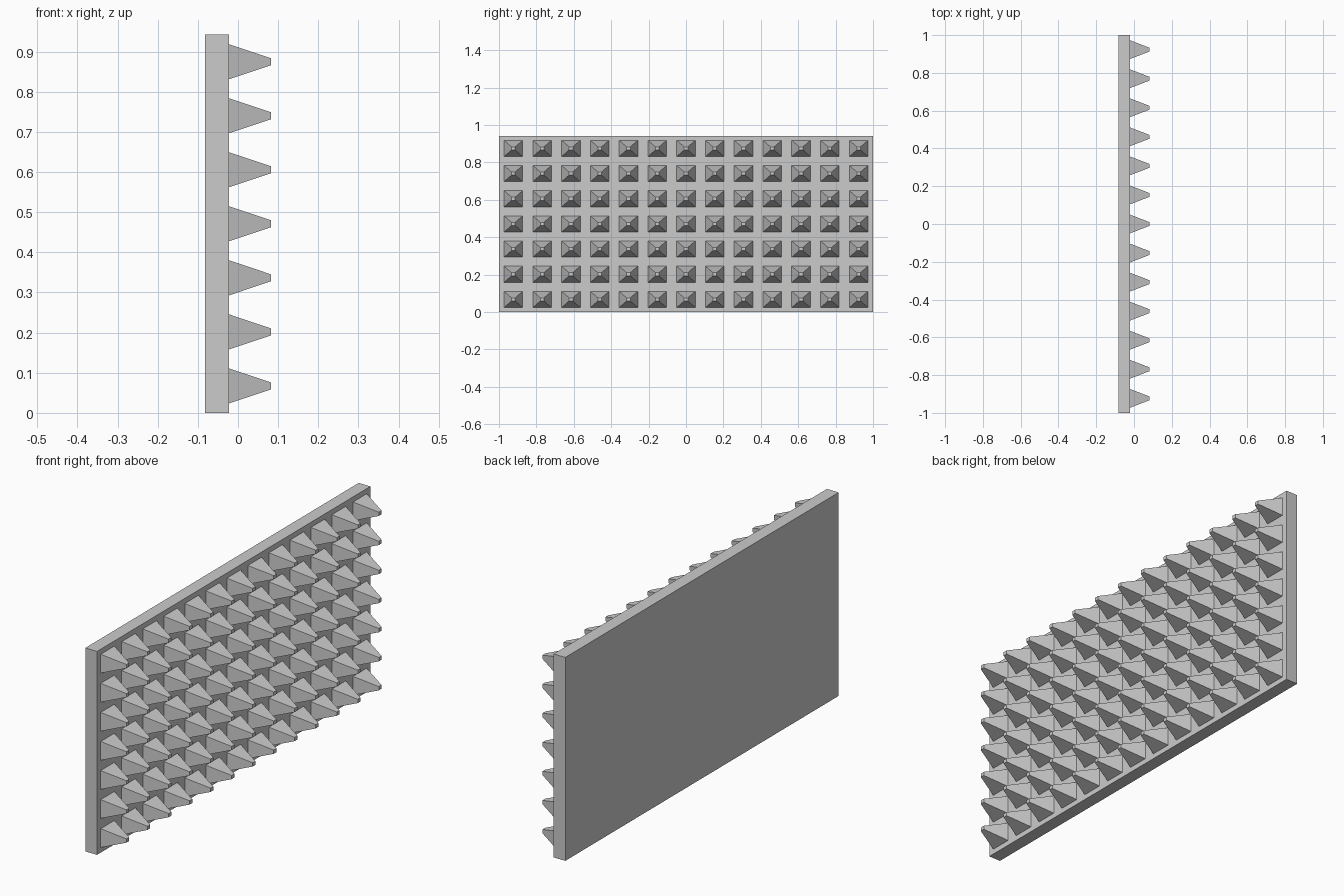
import bpy, bmesh

if "Cube" in bpy.data.objects:
    bpy.data.objects.remove(bpy.data.objects["Cube"])

PANEL_BACK, PANEL_FACE, TIP_X = -0.082, -0.022, 0.082
HEIGHT = 0.942
COLS, ROWS = 13, 7
STEP_Y, STEP_Z = 2.0 / COLS, HEIGHT / ROWS


def add_object(name, bm):
    bmesh.ops.recalc_face_normals(bm, faces=bm.faces)
    mesh = bpy.data.meshes.new(name)
    bm.to_mesh(mesh)
    bm.free()
    obj = bpy.data.objects.new(name, mesh)
    bpy.context.collection.objects.link(obj)
    return obj


# Flat backing panel
bm = bmesh.new()
bmesh.ops.create_cube(bm, size=1)
bmesh.ops.scale(bm, verts=bm.verts, vec=(PANEL_FACE - PANEL_BACK, 2.0, HEIGHT))
bmesh.ops.translate(bm, verts=bm.verts,
                    vec=((PANEL_FACE + PANEL_BACK) / 2, 0, HEIGHT / 2))
add_object("backing_panel", bm)

# One blunt pyramid, tapering from the panel face to a small flat tip
bm = bmesh.new()
bmesh.ops.create_cube(bm, size=1)
for v in bm.verts:
    tip = v.co.x > 0
    v.co.x = TIP_X if tip else PANEL_FACE
    v.co.y *= 0.02 if tip else 0.10
    v.co.z *= 0.0175 if tip else 0.087
spikes = add_object("foam_spikes", bm)
spikes.location = (0, -1 + STEP_Y / 2, STEP_Z / 2)

# Repeat the pyramid over the panel as columns and rows
for name, count, offset in (("columns", COLS, (0, STEP_Y, 0)),
                            ("rows", ROWS, (0, 0, STEP_Z))):
    mod = spikes.modifiers.new(name, 'ARRAY')
    mod.count = count
    mod.use_relative_offset = False
    mod.use_constant_offset = True
    mod.constant_offset_displace = offset
